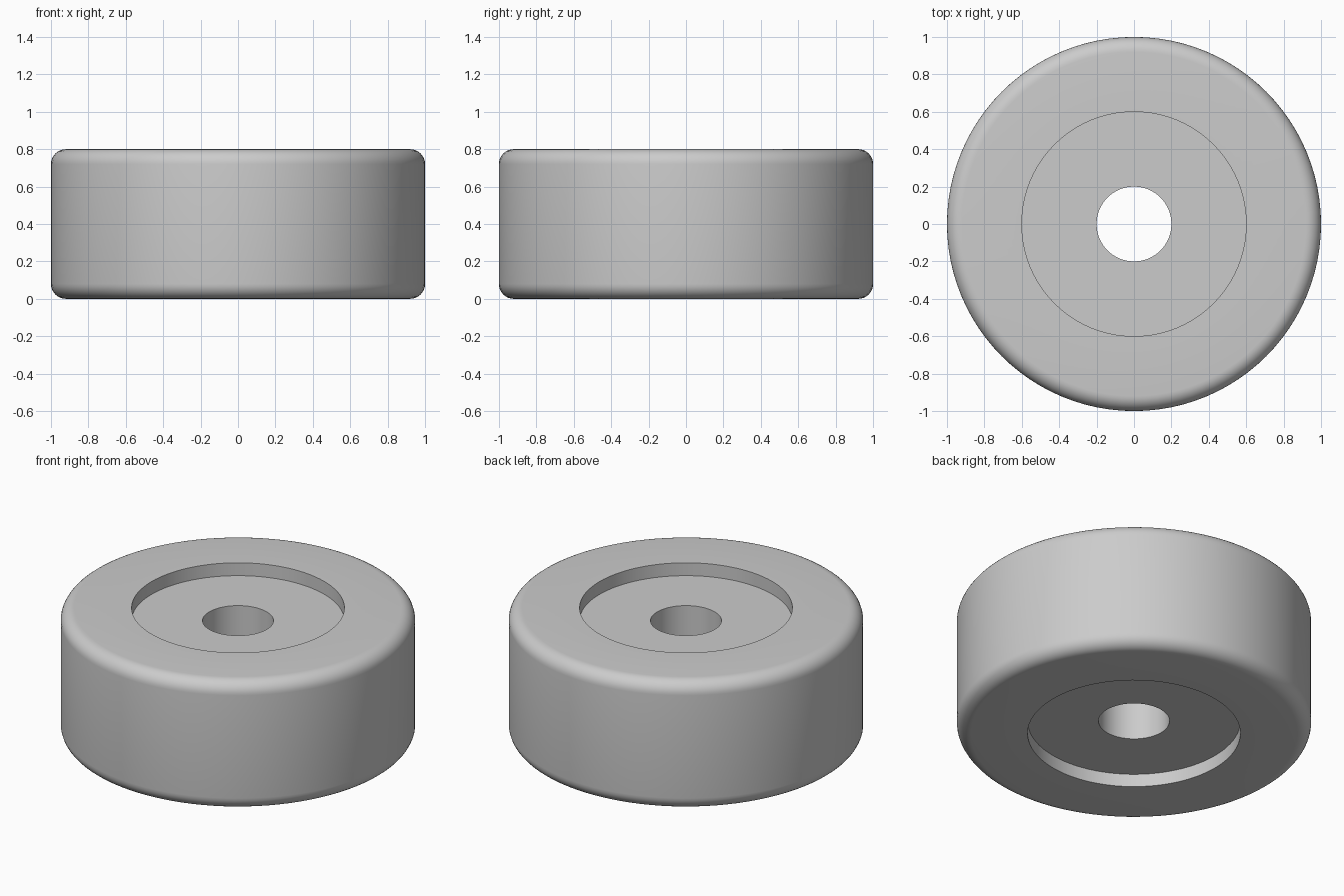
import bpy
import bmesh
from math import sin, cos, pi, radians
from mathutils import Vector

cube = bpy.data.objects.get("Cube")
if cube:
    bpy.data.objects.remove(cube, do_unlink=True)

RADIUS, HEIGHT = 1.0, 0.8
ROUND = 0.08            # rounded outer edge
RECESS_R, RECESS_D = 0.6, 0.08
BORE_R = 0.2
SIDES, ROUND_STEPS = 96, 8

# Flat grey rubber
grey = bpy.data.materials.new("grey")
grey.use_nodes = True
colour = (0.6, 0.6, 0.6, 1.0)
grey.diffuse_color = colour
grey.node_tree.nodes["Principled BSDF"].inputs["Base Color"].default_value = colour

# Upper half of the cross-section, as (radius, height above the middle)
half = HEIGHT / 2
upper = [(BORE_R, half - RECESS_D), (RECESS_R, half - RECESS_D), (RECESS_R, half)]
for i in range(ROUND_STEPS + 1):
    a = pi / 2 * (1 - i / ROUND_STEPS)
    upper.append((RADIUS - ROUND + ROUND * cos(a), half - ROUND + ROUND * sin(a)))

# Mirror it for the lower half, giving a closed loop
profile = upper + [(r, -z) for r, z in reversed(upper)]

# Revolve the loop around the axle
bm = bmesh.new()
verts = [bm.verts.new(Vector((r, 0, z + half))) for r, z in profile]
edges = [bm.edges.new((v, verts[i - 1])) for i, v in enumerate(verts)]
bmesh.ops.spin(bm, geom=verts + edges, cent=(0, 0, 0), axis=(0, 0, 1),
               angle=2 * pi, steps=SIDES)
bmesh.ops.remove_doubles(bm, verts=bm.verts, dist=0.0001)
bmesh.ops.recalc_face_normals(bm, faces=bm.faces)

mesh = bpy.data.meshes.new("wheel")
bm.to_mesh(mesh)
bm.free()
mesh.materials.append(grey)
wheel = bpy.data.objects.new("wheel", mesh)
bpy.context.collection.objects.link(wheel)

# Smooth the curved surfaces, keep the recess and bore edges sharp
bpy.ops.object.select_all(action="DESELECT")
wheel.select_set(True)
bpy.context.view_layer.objects.active = wheel
bpy.ops.object.shade_smooth_by_angle(angle=radians(30))
